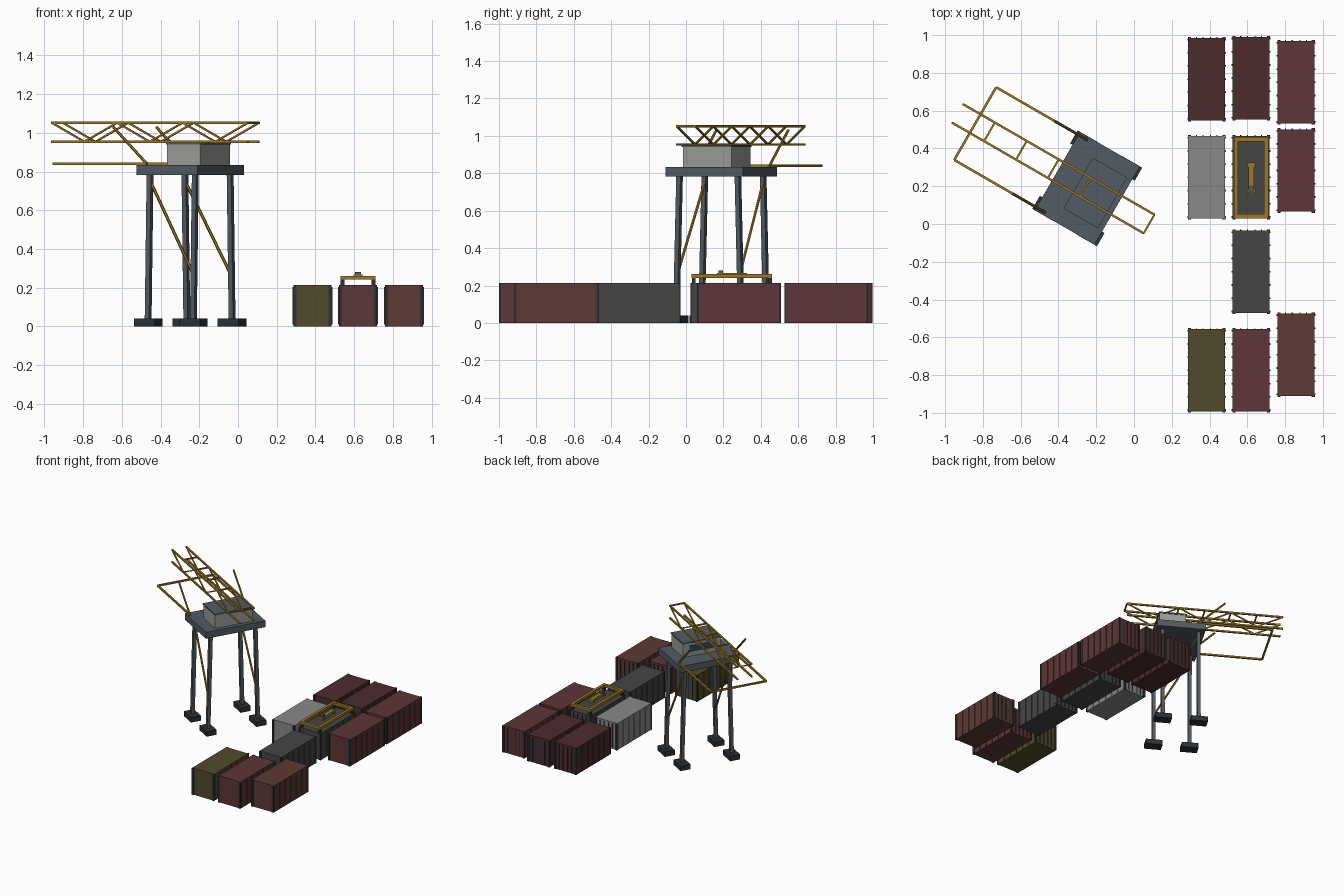
import bpy, bmesh, math
from mathutils import Matrix, Vector

if "Cube" in bpy.data.objects:
    bpy.data.objects.remove(bpy.data.objects["Cube"])

I = Matrix.Identity(4)
# Crane local frame: +x along the boom, turned 30 degrees clockwise
CRANE = Matrix.Translation((-0.2475, 0.189, 0)) @ Matrix.Rotation(math.radians(-30), 4, 'Z')


def material(name, rgb):
    m = bpy.data.materials.new(name)
    m.diffuse_color = (*rgb, 1)
    m.use_nodes = True
    m.node_tree.nodes["Principled BSDF"].inputs["Base Color"].default_value = m.diffuse_color
    return m


SLATE = material("slate", (0.085, 0.105, 0.125))
DARK = material("dark_steel", (0.025, 0.03, 0.035))
YELLOW = material("ochre", (0.34, 0.19, 0.02))
HOUSE = material("house_grey", (0.33, 0.34, 0.31))
GLASS = material("glass", (0.02, 0.06, 0.12))


def make(name, mat, boxes=(), beams=(), frame=I):
    """boxes: (centre, size); beams: (start, end, width, sides)."""
    bm = bmesh.new()
    for c, s in boxes:
        bmesh.ops.create_cube(bm, size=1, matrix=frame @ Matrix.Translation(c) @ Matrix.Diagonal((*s, 1)))
    for a, b, w, sides in beams:
        a, b = Vector(a), Vector(b)
        d = b - a
        r = w / 2 / math.cos(math.pi / sides)
        rot = d.to_track_quat('Z', 'Y').to_matrix().to_4x4()
        turn = Matrix.Rotation(math.pi / sides, 4, 'Z')
        bmesh.ops.create_cone(bm, cap_ends=True, segments=sides, radius1=r, radius2=r, depth=d.length,
                              matrix=frame @ Matrix.Translation((a + b) / 2) @ rot @ turn)
    me = bpy.data.meshes.new(name)
    bm.to_mesh(me)
    bm.free()
    me.materials.append(mat)
    ob = bpy.data.objects.new(name, me)
    bpy.context.collection.objects.link(ob)
    return ob


# Containers
RED = material("deep_red", (0.075, 0.025, 0.027))
ROSE = material("rose_red", (0.11, 0.037, 0.04))
BROWN = material("rust_brown", (0.11, 0.042, 0.035))
OLIVE = material("olive", (0.085, 0.068, 0.025))
LIGHT = material("light_grey", (0.25, 0.25, 0.25))
COAL = material("coal_grey", (0.06, 0.06, 0.06))
W, L, H = 0.196, 0.436, 0.214
containers = [(0.385, 0.767, RED), (0.62, 0.772, RED), (0.858, 0.75, ROSE),
              (0.385, 0.247, LIGHT), (0.62, 0.247, COAL), (0.858, 0.283, ROSE),
              (0.62, -0.253, COAL), (0.385, -0.775, OLIVE), (0.62, -0.775, ROSE),
              (0.858, -0.692, BROWN)]
for i, (x, y, mat) in enumerate(containers, 1):
    body = [((x, y, H / 2), (W, L, H))]
    # side ribs
    for k in range(-3, 4):
        for s in (-1, 1):
            body.append(((x + s * W / 2, y + k * 0.07, H / 2), (0.01, 0.009, H - 0.02)))
    make(f"container_{i}", mat, body)
    # corner posts and door locking bars
    trim = [((x + sx * (W / 2 - 0.007), y + sy * (L / 2), H / 2), (0.016, 0.012, H))
            for sx in (-1, 1) for sy in (-1, 1)]
    trim += [((x + dx, y + L / 2 + 0.002, H / 2), (0.006, 0.006, H - 0.025))
             for dx in (-0.055, -0.02, 0.02, 0.055)]
    make(f"container_trim_{i}", DARK, trim)

# Lifting spreader on the middle container
sx, sy, sz = 0.62, 0.245, 0.251
fx, fy = 0.08, 0.204
make("spreader_frame", YELLOW,
     [((sx + s * fx, sy, sz), (0.022, 0.43, 0.02)) for s in (-1, 1)] +
     [((sx, sy + s * fy, sz), (0.182, 0.022, 0.02)) for s in (-1, 1)])
make("spreader_headblock", YELLOW,
     [((sx, sy, 0.256), (0.03, 0.16, 0.022))] +
     [((sx, sy + s * 0.068, 0.256), (0.045, 0.022, 0.022)) for s in (-1, 1)])
make("spreader_hoist_block", SLATE, [((sx, sy - 0.06, 0.272), (0.03, 0.025, 0.016))])
make("spreader_twist_locks", DARK,
     [((sx + a * fx, sy + b * fy, 0.227), (0.02, 0.02, 0.03)) for a in (-1, 1) for b in (-1, 1)])

# Crane feet and legs
corners = [(a, b) for a in (-1, 1) for b in (-1, 1)]
make("crane_feet", DARK, [((a * 0.135, b * 0.2, 0.02), (0.125, 0.08, 0.04)) for a, b in corners], frame=CRANE)
make("crane_legs", SLATE, beams=[((a * 0.135, b * 0.2, 0.035), (a * 0.135, b * 0.18, 0.79), 0.026, 4)
                                 for a, b in corners], frame=CRANE)
make("leg_braces", YELLOW, beams=[((-0.133, s * 0.18, 0.75), (0.133, s * 0.193, 0.265), 0.014, 6)
                                  for s in (-1, 1)], frame=CRANE)

# Platform and machinery house
make("platform", SLATE, [((0, 0, 0.808), (0.365, 0.478, 0.052))], frame=CRANE)
make("machinery_house", HOUSE, [((0.05, 0, 0.887), (0.2, 0.3, 0.11))], frame=CRANE)
make("house_roof", SLATE, [((0.05, 0, 0.946), (0.21, 0.31, 0.01))], frame=CRANE)
make("house_window", GLASS, [((-0.051, 0, 0.895), (0.006, 0.2, 0.05))], frame=CRANE)

# Lattice boom
U0, U1, BV, Z0, Z1 = -0.793, 0.378, 0.057, 0.954, 1.052
N = 6
step = (U1 - U0) / N
chords = [((U0, s * BV, z), (U1, s * BV, z), 0.012, 4) for s in (-1, 1) for z in (Z0, Z1)]
lattice = []
for s in (-1, 1):
    for i in range(N):
        za, zb = (Z1, Z0) if i % 2 == 0 else (Z0, Z1)
        lattice.append(((U0 + i * step, s * BV, za), (U0 + (i + 1) * step, s * BV, zb), 0.009, 4))
ties = [((U0 + i * step, -BV, Z1), (U0 + i * step, BV, Z1), 0.01, 4) for i in (1, 2, 3, 4, 6)]
make("boom_chords", YELLOW, beams=chords, frame=CRANE)
make("boom_lattice", YELLOW, beams=lattice, frame=CRANE)
make("boom_cross_ties", YELLOW, beams=ties, frame=CRANE)

# Outrigger frame and raised stays
e, v, z = -0.685, 0.222, 0.84
make("outrigger_frame", YELLOW,
     beams=[((-0.13, s * v, z), (e, s * v, z), 0.013, 4) for s in (-1, 1)] +
           [((e, -v, z), (e, v, z), 0.013, 4)], frame=CRANE)
make("raised_stays", YELLOW, beams=[((-0.13, s * v, z), (-0.33, s * v, 1.03), 0.013, 6)
                                    for s in (-1, 1)], frame=CRANE)
